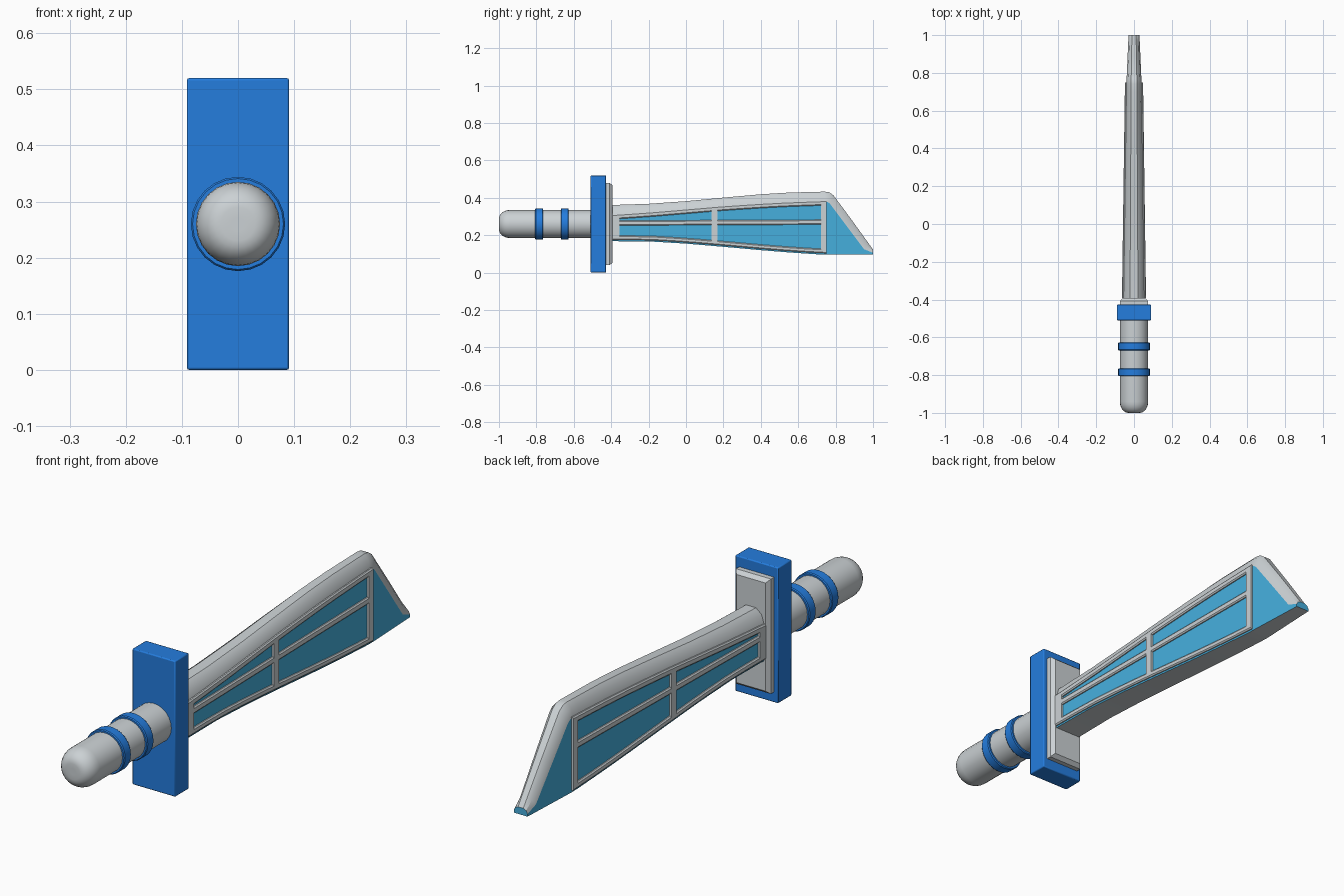
import bpy, bmesh, math

if "Cube" in bpy.data.objects:
    bpy.data.objects.remove(bpy.data.objects["Cube"])


def material(name, rgb):
    m = bpy.data.materials.new(name)
    m.diffuse_color = (*rgb, 1)
    m.use_nodes = True
    m.node_tree.nodes["Principled BSDF"].inputs["Base Color"].default_value = m.diffuse_color
    return m


GREY = material("light grey", (0.60, 0.64, 0.66))
BLUE = material("strong blue", (0.018, 0.205, 0.73))
CYAN = material("sky blue", (0.061, 0.43, 0.73))
AXIS_Z = 0.26


def finish(name, bm, mats, angle=35):
    """Turn a bmesh into an object, smooth except at creases and colour borders."""
    bmesh.ops.recalc_face_normals(bm, faces=bm.faces[:])
    for f in bm.faces:
        f.smooth = True
    for e in bm.edges:
        if len(e.link_faces) == 2:
            a, b = e.link_faces
            e.smooth = (a.material_index == b.material_index
                        and e.calc_face_angle(0) < math.radians(angle))
    me = bpy.data.meshes.new(name)
    bm.to_mesh(me)
    bm.free()
    for m in mats:
        me.materials.append(m)
    ob = bpy.data.objects.new(name, me)
    bpy.context.collection.objects.link(ob)
    return ob


def loft(bm, rings):
    """Skin closed rings of points and cap both ends; returns faces by side index."""
    vs = [[bm.verts.new(p) for p in r] for r in rings]
    n = len(vs[0])
    sides = []
    for a, b in zip(vs, vs[1:]):
        for i in range(n):
            j = (i + 1) % n
            sides.append((i, bm.faces.new((a[i], a[j], b[j], b[i]))))
    caps = [bm.faces.new(vs[0]), bm.faces.new(vs[-1])]
    return sides, caps


def lathe(name, profile, mat, n=24):
    """Turned part along y from (y, radius) pairs."""
    bm = bmesh.new()
    loft(bm, [[(r * math.cos(2 * math.pi * i / n), y, AXIS_Z + r * math.sin(2 * math.pi * i / n))
               for i in range(n)] for y, r in profile])
    return finish(name, bm, [mat])


def slab(name, sections, mat):
    """Rectangular block along y from (y, half_x, half_z) sections."""
    bm = bmesh.new()
    loft(bm, [[(-x, y, AXIS_Z - z), (x, y, AXIS_Z - z), (x, y, AXIS_Z + z), (-x, y, AXIS_Z + z)]
              for y, x, z in sections])
    return finish(name, bm, [mat], 20)


def interp(table, y):
    if y <= table[0][0]:
        return table[0][1]
    for (a, p), (b, q) in zip(table, table[1:]):
        if y <= b:
            return p + (q - p) * (y - a) / (b - a)
    return table[-1][1]


# handle with rounded pommel
dome = [(-0.94 - 0.06 * math.sin(t), 0.030 + 0.045 * math.cos(t))
        for t in [math.pi / 2 * k / 6 for k in range(6, -1, -1)]]
lathe("handle", [(-1.0, 0.012)] + dome + [(-0.50, 0.075)], GREY)

# two grip rings
for k, y in enumerate((-0.785, -0.648)):
    lathe(f"grip_ring_{k + 1}", [(y - 0.021, 0.07), (y - 0.021, 0.081), (y - 0.017, 0.084),
                                 (y + 0.017, 0.084), (y + 0.021, 0.081), (y + 0.021, 0.07)], BLUE)

# cross guard and its bevelled face plate
guard = slab("guard", [(-0.51, 0.091, 0.26), (-0.427, 0.091, 0.26)], BLUE)
bev = guard.modifiers.new("edge bevel", "BEVEL")
bev.width = 0.004
bev.segments = 2
slab("guard_plate", [(-0.435, 0.074, 0.22), (-0.408, 0.074, 0.22), (-0.393, 0.062, 0.207)], GREY)

# blade outlines as functions of y
TOP = [(-0.41, 0.361), (-0.2, 0.368), (0.0, 0.382), (0.2, 0.401), (0.4, 0.419), (0.55, 0.428), (0.7, 0.432)]
EDGE = [(-0.41, 0.306), (-0.2, 0.320), (0.0, 0.337), (0.2, 0.354), (0.4, 0.367), (0.55, 0.375), (0.75, 0.382)]
BOTTOM = [(-0.41, 0.168), (-0.2, 0.167), (0.0, 0.155), (0.2, 0.138), (0.4, 0.120), (0.55, 0.108), (0.73, 0.096)]
WIDTH = [(-0.41, 0.056), (0.75, 0.040), (1.0, 0.029)]

# blade body: each rib is (spine y z, shoulder y z, bottom y z)
ribs = [(y, z, y, interp(EDGE, y), y, interp(BOTTOM, y)) for y, z in TOP]
ribs += [(0.742, 0.433, 0.742, 0.381, 0.74, 0.096),
         (0.765, 0.430, 0.757, 0.378, 0.76, 0.096),
         (0.788, 0.414, 0.770, 0.368, 0.79, 0.096),
         (0.89, 0.276, 0.860, 0.248, 0.89, 0.096),
         (0.975, 0.158, 0.952, 0.125, 0.96, 0.096),
         (1.0, 0.123, 1.0, 0.106, 1.0, 0.096)]
bm = bmesh.new()
rings = []
for ty, tz, ey, ez, by, bz in ribs:
    half = []
    for f, t in ((0.38, 0.0), (0.80, 0.35), (1.0, 1.0)):
        y, z = ty + (ey - ty) * t, tz + (ez - tz) * t
        half.append((f * interp(WIDTH, y), y, z))
    half.append((interp(WIDTH, by), by, bz))
    rings.append(half + [(-x, y, z) for x, y, z in reversed(half)])
sides, caps = loft(bm, rings)
for i, f in sides:
    f.material_index = 1 if i in (2, 4) else 0     # the two flat flanks
caps[1].material_index = 1                         # tip
finish("blade", bm, [GREY, CYAN])


# raised lattice on the flanks
def bar(name, sections):
    """Bar with chamfered outer face from (y, z_low, z_high) sections, mirrored in x."""
    bm = bmesh.new()
    rings = []
    for y, lo, hi in sections:
        w = interp(WIDTH, y)
        rings.append([(w - 0.008, y, lo), (w + 0.004, y, lo), (w + 0.008, y, lo + 0.005),
                      (w + 0.008, y, hi - 0.005), (w + 0.004, y, hi), (w - 0.008, y, hi)])
    loft(bm, rings)
    ob = finish(name, bm, [GREY], 20)
    ob.modifiers.new("other side", "MIRROR")


Y0, Y1 = -0.392, 0.75
ys = [Y0 + (Y1 - Y0) * k / 10 for k in range(11)]
bar("frame_top", [(y, interp(EDGE, y) - 0.022, interp(EDGE, y) + 0.003) for y in ys])
bar("frame_bottom", [(y, interp(BOTTOM, y) + 0.007, interp(BOTTOM, y) + 0.030) for y in ys])
bar("frame_middle", [(Y0, 0.252, 0.278), (Y1, 0.257, 0.283)])
for name, a, b in (("frame_root", Y0, -0.356), ("frame_centre", 0.137, 0.169), ("frame_end", 0.722, Y1)):
    bar(name, [(y, interp(BOTTOM, y) + 0.009, interp(EDGE, y)) for y in (a, b)])
